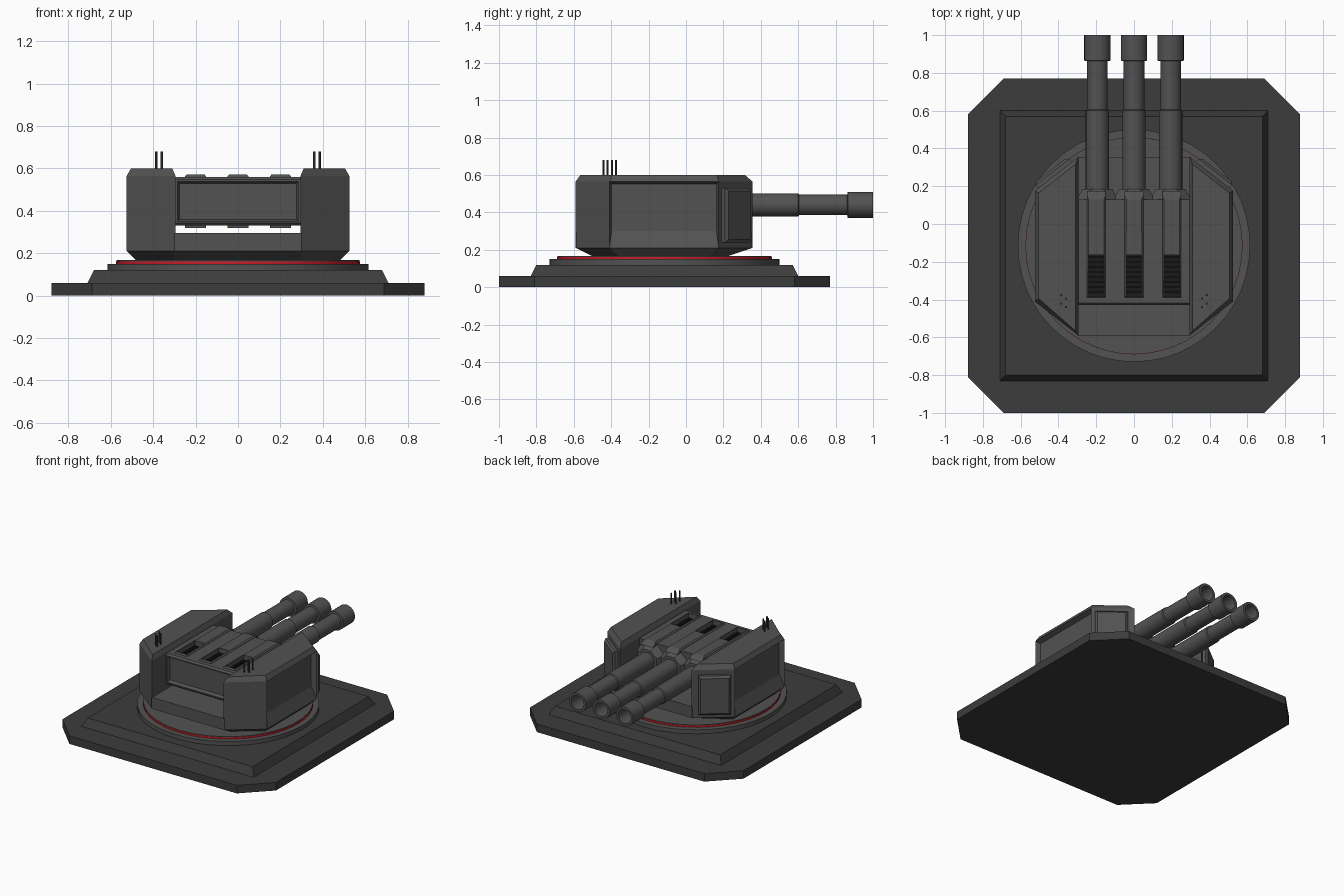
import bpy, bmesh
from math import cos, sin, pi
from mathutils import Vector

if "Cube" in bpy.data.objects:
    bpy.data.objects.remove(bpy.data.objects["Cube"])

CY = -0.115          # turret rotation centre
GUNS = (-0.2, 0.0, 0.2)


def finish(name, bm, mat=None, smooth=False):
    bmesh.ops.recalc_face_normals(bm, faces=bm.faces)
    me = bpy.data.meshes.new(name)
    bm.to_mesh(me)
    bm.free()
    ob = bpy.data.objects.new(name, me)
    bpy.context.collection.objects.link(ob)
    if mat:
        me.materials.append(mat)
    if smooth:
        bpy.ops.object.select_all(action='DESELECT')
        ob.select_set(True)
        bpy.context.view_layer.objects.active = ob
        bpy.ops.object.shade_smooth_by_angle(angle=0.6)
    return ob


def loft(loops):
    """Skin between equal-length point loops and cap both ends."""
    bm = bmesh.new()
    rings = [[bm.verts.new(p) for p in lp] for lp in loops]
    n = len(rings[0])
    for a, b in zip(rings, rings[1:]):
        for i in range(n):
            j = (i + 1) % n
            bm.faces.new((a[i], a[j], b[j], b[i]))
    bm.faces.new(rings[0])
    bm.faces.new(rings[-1])
    bmesh.ops.recalc_face_normals(bm, faces=bm.faces)
    return bm


def flat(pts, z):
    return [(x, y, z) for x, y in pts]


def rect(x, y0, y1):
    return [(-x, y0), (x, y0), (x, y1), (-x, y1)]


def box(x0, x1, y0, y1, z0, z1):
    pts = [(x0, y0), (x1, y0), (x1, y1), (x0, y1)]
    return loft([flat(pts, z0), flat(pts, z1)])


def disc(name, r, z0, z1, mat=None):
    pts = [(r * cos(i * pi / 24), CY + r * sin(i * pi / 24)) for i in range(48)]
    return finish(name, loft([flat(pts, z0), flat(pts, z1)]), mat, True)


def along_y(x, z, profile, n, turn=0.0):
    """Solid of revolution around a line parallel to y; profile is (y, radius)."""
    return loft([[(x + r * cos(turn + 2 * pi * i / n), y, z + r * sin(turn + 2 * pi * i / n))
                  for i in range(n)] for y, r in profile])


def material(name, col):
    m = bpy.data.materials.new(name)
    m.diffuse_color = col
    m.use_nodes = True
    m.node_tree.nodes["Principled BSDF"].inputs["Base Color"].default_value = m.diffuse_color
    return m


red = material("red", (0.6, 0.01, 0.02, 1))
black = material("black", (0.01, 0.01, 0.01, 1))
dark = material("dark_grey", (0.045, 0.045, 0.045, 1))
grey = material("mid_grey", (0.085, 0.085, 0.085, 1))

# Base plate with cut corners, and its sloped second step
plate = [(-.69, -1), (.69, -1), (.88, -.81), (.88, .58),
         (.69, .77), (-.69, .77), (-.88, .58), (-.88, -.81)]
finish("base_plate", loft([flat(plate, 0), flat(plate, .06)]), dark)
finish("base_step", loft([flat(rect(.71, -.83, .60), .06),
                          flat(rect(.68, -.80, .57), .12)]), dark)

# Turning ring
disc("ring_disc", .615, .12, .15, grey)
disc("red_ring", .575, .15, .162, red)
disc("ring_cap", .573, .162, .167, grey)

# Hull floor between the cheeks
finish("hull_floor", loft([flat(rect(.3, -.5, .22), .165),
                           flat(rect(.3, -.59, .355), .21),
                           flat(rect(.3, -.59, .355), .295)]), grey)

# Armoured cheeks with recessed side panels
for s, side in ((1, "right"), (-1, "left")):
    levels = [(.165, (.295, -.50), (.48, -.36), (.48, .13), (.295, .22)),
              (.21, (.295, -.59), (.525, -.41), (.525, .175), (.295, .355)),
              (.565, (.295, -.59), (.525, -.41), (.525, .175), (.295, .355)),
              (.60, (.31, -.565), (.505, -.395), (.505, .165), (.31, .315))]
    bm = loft([flat([(s * x, y) for x, y in pts], z) for z, *pts in levels])
    panel = [f for f in bm.faces if abs(f.normal.x) > .95
             and abs(f.calc_center_median().x) > .52]
    bmesh.ops.inset_individual(bm, faces=panel, thickness=.018, depth=-.035)
    for v in panel[0].verts:
        if v.co.z < .3:
            v.co.z = .30
    finish(side + "_cheek", bm, grey)

    # Bolted plate on the angled face beside the guns
    a, b = Vector((s * .505, .191, 0)), Vector((s * .33, .327, 0))
    d = (b - a).normalized()
    out = Vector((s * abs(d.y), abs(d.x), 0))

    def quad(inset, off):
        p, q = a + d * inset + out * off, b - d * inset + out * off
        return [(p.x, p.y, .24 + inset), (q.x, q.y, .24 + inset),
                (q.x, q.y, .53 - inset), (p.x, p.y, .53 - inset)]
    finish(side + "_front_plate", loft([quad(0, -.01), quad(0, .022), quad(.015, .035)]), grey)

    # Antenna cluster
    for i, (x, y) in enumerate(((.385, -.375), (.36, -.395), (.385, -.42), (.36, -.44))):
        pts = [(s * x + .006 * cos(k * pi / 3), y + .006 * sin(k * pi / 3)) for k in range(6)]
        finish(f"{side}_antenna_{i}", loft([flat(pts, .59), flat(pts, .68)]), dark)

# Gun cradle with a sunken rear panel
bm = box(-.294, .294, -.43, .13, .33, .56)
long_edges = [e for e in bm.edges if abs(e.verts[0].co.y - e.verts[1].co.y) < .01
              and abs(e.verts[0].co.x - e.verts[1].co.x) > .1
              and e.verts[0].co.y < 0]
bmesh.ops.bevel(bm, geom=long_edges, offset=.012, segments=1, affect='EDGES')
rear = [f for f in bm.faces if f.normal.y < -.99]
bmesh.ops.inset_individual(bm, faces=rear, thickness=.012, depth=0)
bmesh.ops.inset_individual(bm, faces=rear, thickness=.014, depth=-.025)
cradle = finish("gun_cradle", bm, grey)

for i, x in enumerate(GUNS):
    # Raised strip on top, with a vent opening cut through it into the cradle
    strip = finish(f"top_strip_{i}", loft([
        flat([(x - .05, -.388), (x + .05, -.388), (x + .05, .175), (x - .05, .175)], .545),
        flat([(x - .05, -.388), (x + .05, -.388), (x + .05, .15), (x - .05, .15)], .562),
        flat([(x - .043, -.382), (x + .043, -.382), (x + .04, .13), (x - .04, .13)], .571)]), grey)
    cutter = finish(f"vent_cutter_{i}", box(x - .04, x + .04, -.375, -.165, .515, .65))
    cutter.hide_render = True
    cutter.hide_viewport = False
    cutter.display_type = 'WIRE'
    for ob in (cradle, strip):
        m = ob.modifiers.new("vent", 'BOOLEAN')
        m.operation, m.object, m.solver = 'DIFFERENCE', cutter, 'EXACT'
    finish(f"vent_floor_{i}", box(x - .04, x + .04, -.375, -.165, .512, .522), black)
    for k in range(8):
        y = -.362 + k * .0265
        finish(f"vent_slat_{i}_{k}", box(x - .04, x + .04, y - .004, y + .004, .52, .54), black)

    # Small rail under the cradle
    finish(f"bottom_strip_{i}", box(x - .05, x + .05, -.38, .13, .32, .335), grey)

    # Faceted barrel housing
    xb = x * .97
    finish(f"barrel_housing_{i}",
           along_y(xb, .443, [(.10, .118), (.13, .118), (.185, .085)], 8, pi / 8), grey)

    # Stepped hollow barrel
    finish(f"barrel_{i}", along_y(xb, .44, [
        (.15, .062), (.60, .062), (.605, .055), (.862, .055), (.865, .07),
        (1.0, .07), (1.0, .052), (.80, .048)], 24), grey, True)
